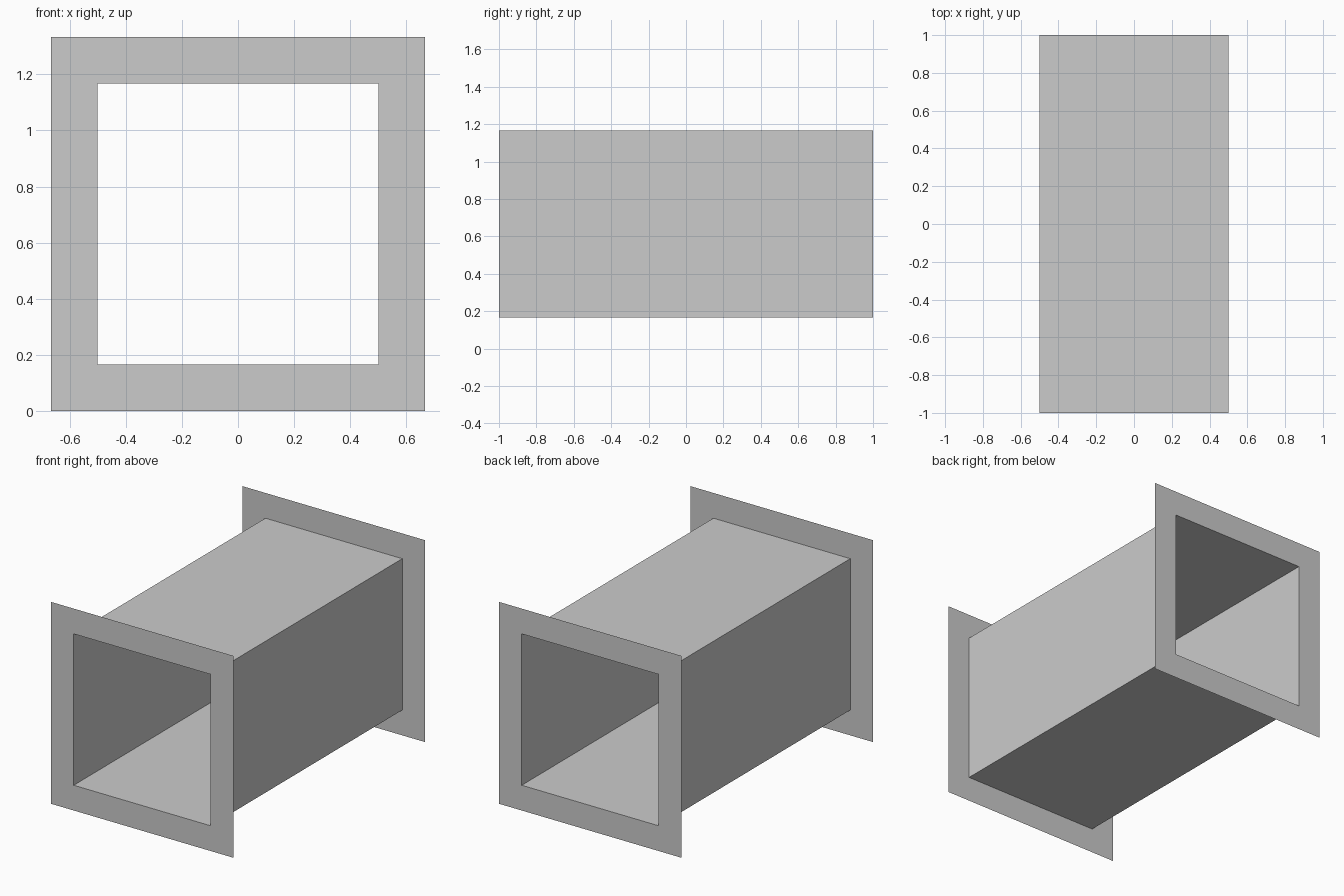
import bpy
import bmesh

if "Cube" in bpy.data.objects:
    bpy.data.objects.remove(bpy.data.objects["Cube"])

CENTRE_Z = 2 / 3
INNER = 0.5       # half width of the duct opening
OUTER = 2 / 3     # half width of the flange
HALF_LENGTH = 1.0


def square_ring(bm, half, y):
    corners = [(-1, -1), (1, -1), (1, 1), (-1, 1)]
    return [bm.verts.new((half * x, y, CENTRE_Z + half * z)) for x, z in corners]


def sheet_between(name, start, end):
    """Thin sheet joining two square rings, each given as (half width, y)."""
    bm = bmesh.new()
    a, b = square_ring(bm, *start), square_ring(bm, *end)
    for i in range(4):
        j = (i + 1) % 4
        bm.faces.new((a[i], a[j], b[j], b[i]))
    mesh = bpy.data.meshes.new(name)
    bm.to_mesh(mesh)
    bm.free()
    obj = bpy.data.objects.new(name, mesh)
    bpy.context.collection.objects.link(obj)
    return obj


# Open square duct of thin sheet
sheet_between("duct", (INNER, -HALF_LENGTH), (INNER, HALF_LENGTH))

# Flat flange frames around both openings, facing outward
sheet_between("front_flange", (OUTER, -HALF_LENGTH), (INNER, -HALF_LENGTH))
sheet_between("back_flange", (INNER, HALF_LENGTH), (OUTER, HALF_LENGTH))
